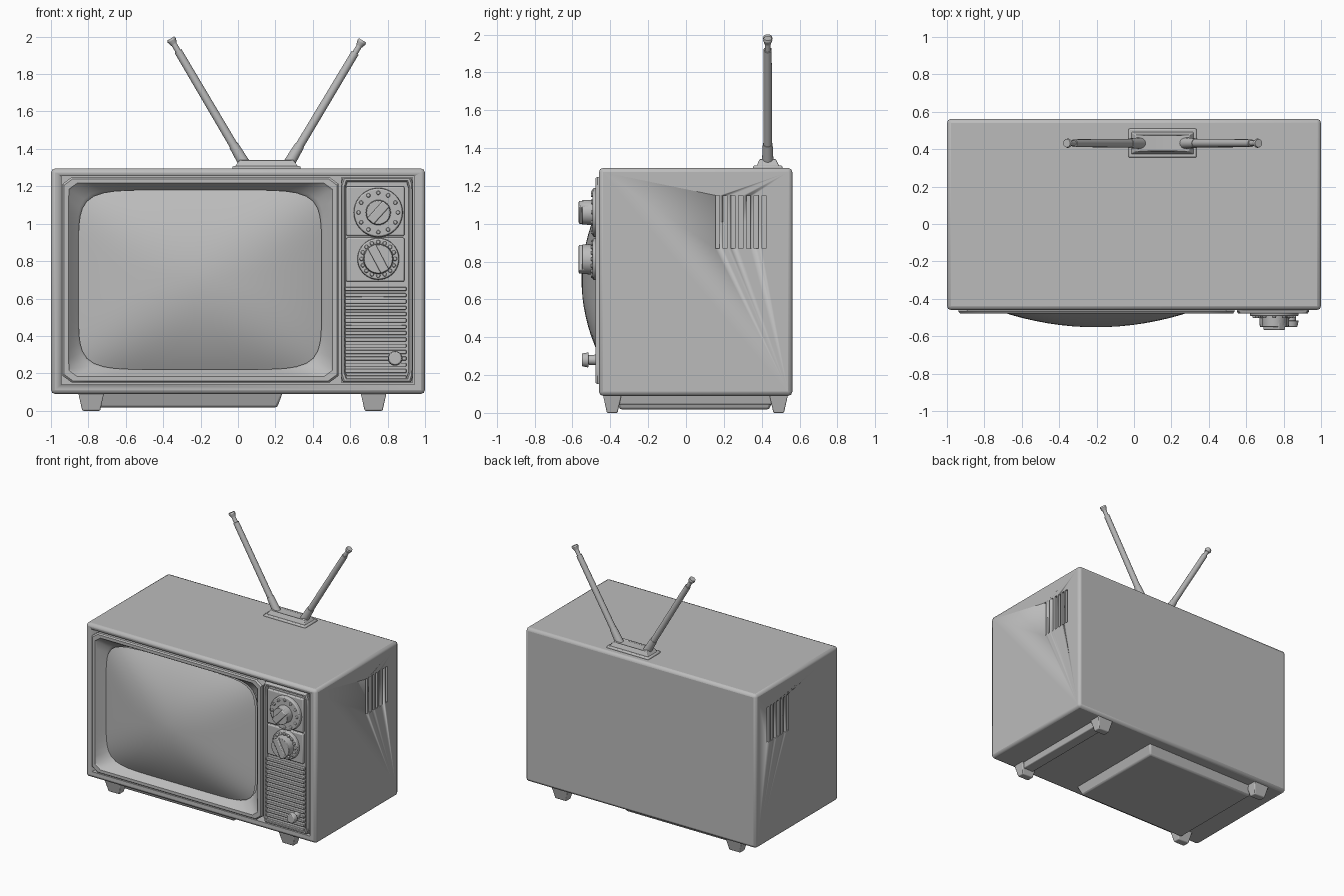
import bpy, bmesh, math
from mathutils import Vector, Matrix

if "Cube" in bpy.data.objects:
    bpy.data.objects.remove(bpy.data.objects["Cube"])

grey = bpy.data.materials.new("plain_grey")
grey.diffuse_color = (0.5, 0.5, 0.5, 1)
grey.use_nodes = True
grey.node_tree.nodes["Principled BSDF"].inputs["Base Color"].default_value = grey.diffuse_color


def finish(name, bm, bevel=0.0, segments=2):
    bmesh.ops.recalc_face_normals(bm, faces=bm.faces)
    me = bpy.data.meshes.new(name)
    bm.to_mesh(me)
    bm.free()
    me.materials.append(grey)
    ob = bpy.data.objects.new(name, me)
    bpy.context.collection.objects.link(ob)
    bpy.ops.object.select_all(action='DESELECT')
    ob.select_set(True)
    bpy.context.view_layer.objects.active = ob
    bpy.ops.object.shade_smooth_by_angle(angle=math.radians(35))
    if bevel:
        m = ob.modifiers.new("bevel", 'BEVEL')
        m.width, m.segments = bevel, segments
        m.limit_method = 'ANGLE'
        bpy.ops.object.modifier_apply(modifier=m.name)
    return ob


def add_box(bm, x0, x1, y0, y1, z0, z1, taper=0.0, rot=None):
    """Box; taper pulls the bottom edges inward, rot spins it about its own y axis."""
    c = Vector(((x0 + x1) / 2, (y0 + y1) / 2, (z0 + z1) / 2))
    size = Matrix.Diagonal((x1 - x0, y1 - y0, z1 - z0, 1))
    spin = Matrix.Rotation(rot or 0, 4, 'Y')
    vs = bmesh.ops.create_cube(bm, size=1, matrix=Matrix.Translation(c) @ spin @ size)['verts']
    for v in vs:
        if taper and v.co.z < c.z:
            v.co.x += math.copysign(taper, c.x - v.co.x)
            v.co.y += math.copysign(taper, c.y - v.co.y)


def box(name, *dims, bevel=0.0, **kw):
    bm = bmesh.new()
    add_box(bm, *dims, **kw)
    return finish(name, bm, bevel)


def add_rod(bm, a, b, r0, r1, sides=24):
    a, b = Vector(a), Vector(b)
    q = Vector((0, 0, 1)).rotation_difference(b - a).to_matrix().to_4x4()
    bmesh.ops.create_cone(bm, cap_ends=True, segments=sides, radius1=r0, radius2=r1,
                          depth=(b - a).length, matrix=Matrix.Translation((a + b) / 2) @ q)


def loft(name, rings, cap=False):
    bm = bmesh.new()
    loops = [[bm.verts.new(p) for p in ring] for ring in rings]
    for l0, l1 in zip(loops, loops[1:]):
        for i in range(len(l0)):
            j = (i + 1) % len(l0)
            bm.faces.new((l0[i], l0[j], l1[j], l1[i]))
    if cap:
        bm.faces.new(loops[-1])
    return finish(name, bm)


def rounded(hw, hh, e, y, cx=-0.2, cz=0.7, n=96):
    """Superellipse ring facing the front; large e gives nearly square corners."""
    pts = []
    for i in range(n):
        t = 2 * math.pi * (i + 0.5) / n
        c, s = math.cos(t), math.sin(t)
        k = (abs(c) ** e + abs(s) ** e) ** (-1 / e)
        pts.append((cx + hw * k * c, y, cz + hh * k * s))
    return pts


# Cabinet with a front pocket and side vent slots
cabinet = box("cabinet", -1, 1, -0.46, 0.562, 0.09, 1.295, bevel=0.022)
bm = bmesh.new()
add_box(bm, -0.945, 0.945, -0.7, -0.3, 0.14, 1.255)
for side in (-1, 1):
    for i in range(7):
        y = 0.155 + i * 0.041
        add_box(bm, side - 0.03, side + 0.03, y, y + 0.022, 0.87, 1.15)
cutter = finish("cabinet_cutter", bm)
cutter.hide_render = True
bpy.context.view_layer.objects.active = cabinet
m = cabinet.modifiers.new("cut", 'BOOLEAN')
m.operation, m.object, m.solver = 'DIFFERENCE', cutter, 'EXACT'
bpy.ops.object.modifier_apply(modifier=m.name)
bpy.data.objects.remove(cutter)

# Bezel sloping in to the bulging picture tube
loft("screen_bezel", [
    rounded(0.738, 0.548, 60, -0.32), rounded(0.738, 0.548, 60, -0.468),
    rounded(0.73, 0.54, 60, -0.478), rounded(0.705, 0.517, 60, -0.478),
    rounded(0.697, 0.509, 50, -0.468), rounded(0.66, 0.487, 8, -0.415),
    rounded(0.65, 0.478, 7.5, -0.405), rounded(0.645, 0.473, 7, -0.39)])
loft("screen", [rounded(0.65 * s, 0.48 * s, 2 + 5 * s ** 2, -0.552 + 0.135 * s * s, -0.203)
                for s in (1, 0.95, 0.88, 0.8, 0.7, 0.6, 0.5, 0.4, 0.3, 0.2, 0.1, 0.03)], cap=True)

# Control panel with its rim
box("panel_back", 0.55, 0.935, -0.448, -0.32, 0.15, 1.247)
loft("panel_rim", [rounded(hw, hh, 60, y, 0.743) for hw, hh, y in (
    (0.193, 0.548, -0.33), (0.193, 0.548, -0.468), (0.186, 0.541, -0.478),
    (0.176, 0.531, -0.478), (0.17, 0.525, -0.468), (0.168, 0.523, -0.44))])
for label, z0, z1 in (("upper", 0.935, 1.2), ("lower", 0.69, 0.925)):
    box(label + "_dial_plate", 0.578, 0.89, -0.468, -0.44, z0, z1, bevel=0.008)

# Speaker grille slats
bm = bmesh.new()
for i in range(15):
    z = 0.168 + i * 0.0338
    add_box(bm, 0.573, 0.9, -0.472, -0.44, z, z + 0.021)
finish("speaker_grille", bm, 0.004)


# Dials: base disc, marker studs, knob and grip bar
def dial(label, z, disc, knob, studs, tilt):
    x = 0.75
    bm = bmesh.new()
    add_rod(bm, (x, -0.44, z), (x, -0.493, z), disc, disc * 0.95, 40)
    finish(label + "_dial", bm, 0.006)
    bm = bmesh.new()
    for i in range(studs):
        a = 2 * math.pi * i / studs
        px, pz = x + disc * 0.78 * math.cos(a), z + disc * 0.78 * math.sin(a)
        add_rod(bm, (px, -0.485, pz), (px, -0.502, pz), 0.013, 0.01, 10)
    add_rod(bm, (x, -0.48, z), (x, -0.55, z), knob, knob * 0.94, 32)
    finish(label + "_knob", bm, 0.004)
    box(label + "_grip", x - 0.024, x + 0.024, -0.567, -0.5, z - knob * 0.93, z + knob * 0.93,
        bevel=0.006, rot=tilt)


dial("upper", 1.06, 0.135, 0.068, 12, math.radians(42))
dial("lower", 0.812, 0.115, 0.082, 16, math.radians(-28))

# Small power knob
bm = bmesh.new()
add_rod(bm, (0.84, -0.44, 0.28), (0.84, -0.52, 0.28), 0.03, 0.025)
add_rod(bm, (0.84, -0.515, 0.28), (0.84, -0.55, 0.28), 0.04, 0.034)
finish("power_knob", bm, 0.005)

# Feet, underside tray and side runner
for side, x0, x1 in (("left", -0.855, -0.715), ("right", 0.655, 0.795)):
    for end, y0, y1 in (("front", -0.44, -0.34), ("back", 0.44, 0.54)):
        box(f"{end}_{side}_foot", x0, x1, y0, y1, 0.0, 0.1, taper=0.022, bevel=0.006)
box("underside_tray", -0.78, 0.24, -0.38, 0.47, 0.018, 0.1, taper=0.03, bevel=0.012)
box("side_runner", 0.67, 0.78, -0.38, 0.48, 0.045, 0.1, taper=0.012, bevel=0.006)

# Antenna base with dished centre
box("antenna_foot_plate", -0.03, 0.335, 0.355, 0.51, 1.285, 1.308, bevel=0.008)
bm = bmesh.new()
profile = [(-0.02, 1.3), (0.01, 1.342), (0.295, 1.342), (0.325, 1.3)]
rows = [[bm.verts.new((x, y + (0.02 if z > 1.31 else 0) * s, z)) for x, z in profile]
        for y, s in ((0.37, 1), (0.495, -1))]
for i in range(4):
    j = (i + 1) % 4
    bm.faces.new((rows[0][i], rows[0][j], rows[1][j], rows[1][i]))
for r in rows:
    bm.faces.new(r)
top = max(bm.faces, key=lambda f: f.calc_center_median().z)
bmesh.ops.inset_region(bm, faces=[top], thickness=0.025)
for v in top.verts:
    v.co.x = 0.152 + (v.co.x - 0.152) * 0.45
    v.co.z -= 0.012
finish("antenna_base", bm, 0.004)

# Telescopic rods leaning apart
for label, s, top_z in (("left", -1, 1.99), ("right", 1, 1.98)):
    a = Vector((0.153 + s * 0.118, 0.432, 1.32))
    b = Vector((0.153 + s * 0.513, 0.432, top_z))
    bm = bmesh.new()
    for t0, t1, r0, r1 in ((0, 0.15, 0.031, 0.026), (0.14, 0.9, 0.023, 0.021),
                           (0.88, 0.98, 0.015, 0.015), (0.955, 0.985, 0.017, 0.025),
                           (0.985, 1.0, 0.025, 0.022)):
        add_rod(bm, a.lerp(b, t0), a.lerp(b, t1), r0, r1, 16)
    finish(label + "_antenna_rod", bm)
